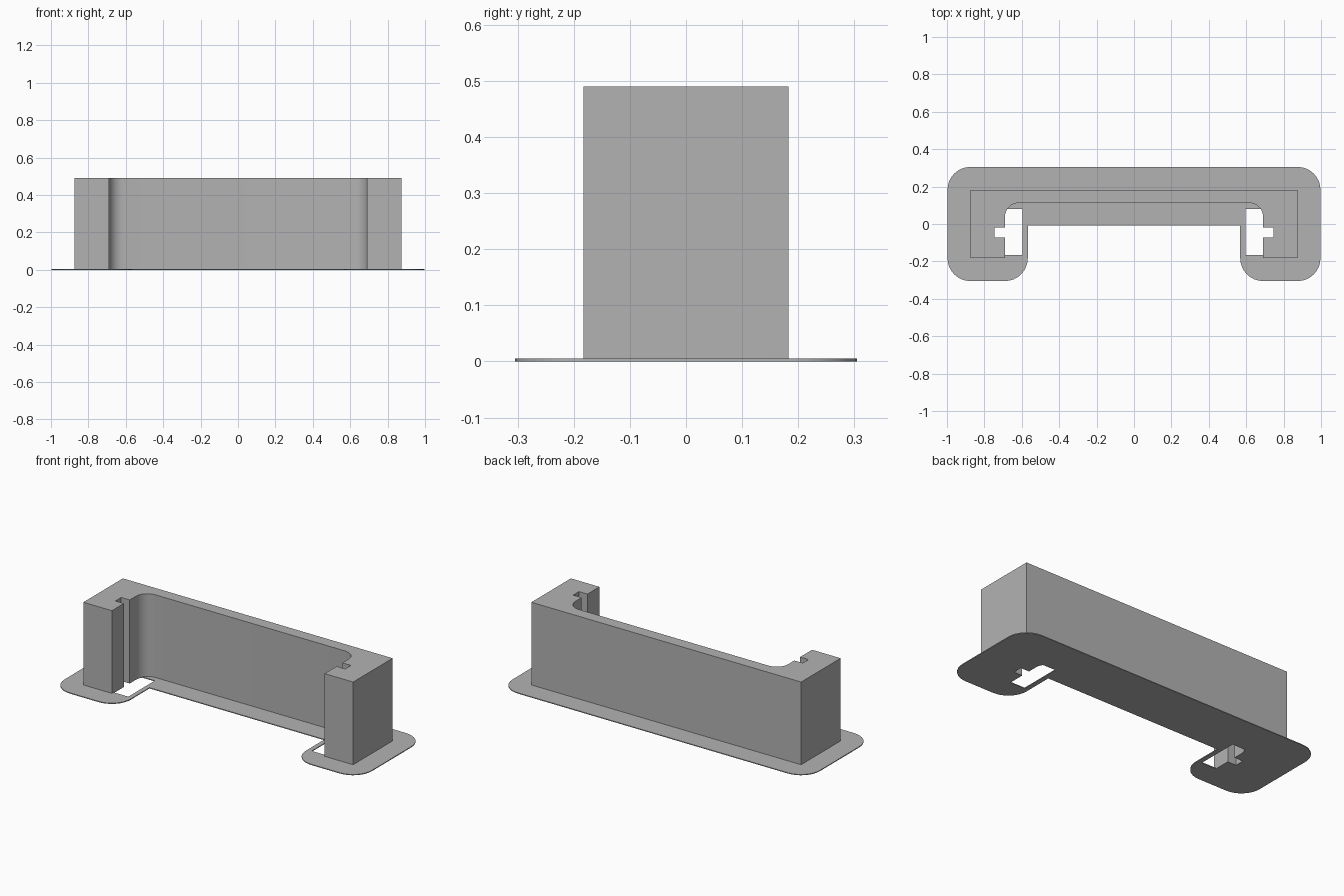
import bpy, bmesh
from math import cos, sin, radians

cube = bpy.data.objects.get("Cube")
if cube:
    bpy.data.objects.remove(cube)

GREY = (0.45, 0.45, 0.45, 1)
grey = bpy.data.materials.new("plain grey")
grey.use_nodes = True
grey.diffuse_color = GREY
grey.node_tree.nodes["Principled BSDF"].inputs["Base Color"].default_value = GREY

BRIM_TOP, HEIGHT = 0.005, 0.49
OUT_X, IN_X, HALF_Y = 0.875, 0.69, 0.183      # bracket plan
WALL_Y, FILLET, MARGIN = 0.113, 0.075, 0.122  # inner wall, inner corner, brim width


def arc(cx, cy, r, start, end, steps=8):
    angles = [radians(start + (end - start) * i / steps) for i in range(steps + 1)]
    return [(cx + r * cos(a), cy + r * sin(a)) for a in angles]


def flip(points):
    return [(-x, y) for x, y in reversed(points)]


def extrude_plan(name, loops, z0, z1):
    """Fill an outline (with optional holes) and extrude it upwards."""
    bm = bmesh.new()
    edges = []
    for loop in loops:
        verts = [bm.verts.new((x, y, z0)) for x, y in loop]
        edges += [bm.edges.new((v, verts[i - 1])) for i, v in enumerate(verts)]
    bmesh.ops.triangle_fill(bm, edges=edges, use_beauty=True)
    top = bmesh.ops.extrude_face_region(bm, geom=bm.faces[:], use_keep_orig=True)
    bmesh.ops.translate(bm, vec=(0, 0, z1 - z0),
                        verts=[g for g in top["geom"] if isinstance(g, bmesh.types.BMVert)])
    bmesh.ops.recalc_face_normals(bm, faces=bm.faces[:])
    mesh = bpy.data.meshes.new(name)
    bm.to_mesh(mesh)
    bm.free()
    mesh.materials.append(grey)
    obj = bpy.data.objects.new(name, mesh)
    bpy.context.collection.objects.link(obj)
    bpy.ops.object.select_all(action="DESELECT")
    obj.select_set(True)
    bpy.context.view_layer.objects.active = obj
    bpy.ops.object.shade_smooth_by_angle(angle=radians(30))


# Shared plan pieces: rounded inner corner and the slot in each post
fillet = arc(IN_X - FILLET, WALL_Y - FILLET, FILLET, 90, 0)
slot = [(IN_X, -0.018), (0.745, -0.018), (0.745, -0.072), (IN_X, -0.072)]

# U-shaped bracket
half = fillet + slot + [(IN_X, -HALF_Y), (OUT_X, -HALF_Y), (OUT_X, HALF_Y)]
extrude_plan("bracket_body", [half + flip(half)], BRIM_TOP, HEIGHT)

# Thin brim with a window in front of each post
brim = ([(IN_X - MARGIN, WALL_Y - MARGIN)]
        + arc(IN_X, -HALF_Y, MARGIN, 180, 270)
        + arc(OUT_X, -HALF_Y, MARGIN, 270, 360)
        + arc(OUT_X, HALF_Y, MARGIN, 0, 90))
window = ([(0.595, 0.08)] + [p for p in fillet if p[1] < 0.08]
          + slot + [(IN_X, -0.167), (0.595, -0.167)])
extrude_plan("base_brim", [brim + flip(brim), window, flip(window)], 0, BRIM_TOP)
